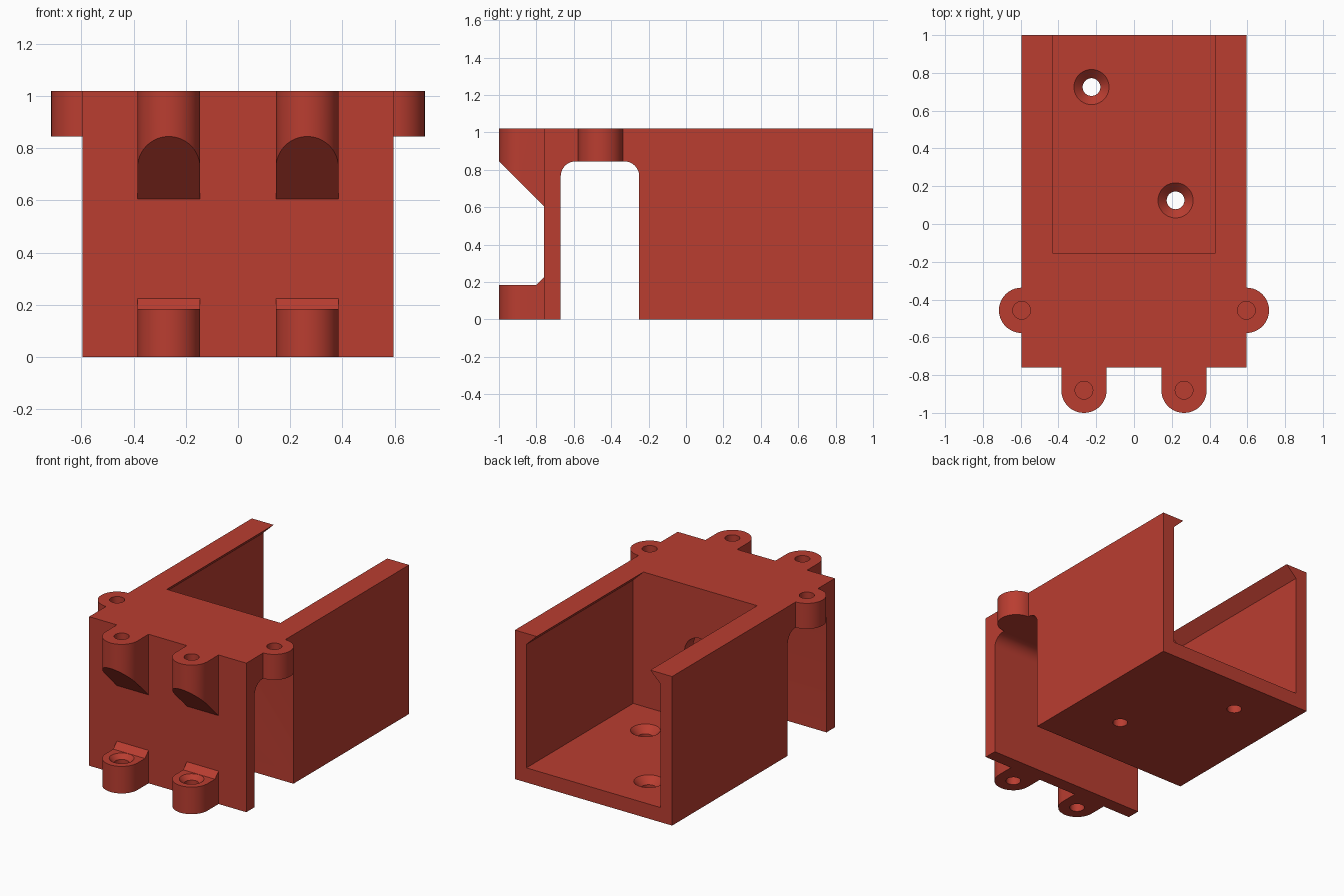
import bpy, bmesh
from math import sin, cos, pi
from mathutils import Vector

if "Cube" in bpy.data.objects:
    bpy.data.objects.remove(bpy.data.objects["Cube"])

TOP = 1.02
red = bpy.data.materials.new("brick red")
red.diffuse_color = (0.49, 0.047, 0.03, 1)
red.use_nodes = True
red.node_tree.nodes["Principled BSDF"].inputs["Base Color"].default_value = red.diffuse_color


def loft(name, rings):
    """Closed solid through a list of equally long point rings."""
    bm = bmesh.new()
    loops = [[bm.verts.new(p) for p in ring] for ring in rings]
    n = len(loops[0])
    for a, b in zip(loops, loops[1:]):
        for i in range(n):
            j = (i + 1) % n
            bm.faces.new((a[i], a[j], b[j], b[i]))
    bm.faces.new(loops[0])
    bm.faces.new(loops[-1])
    bmesh.ops.recalc_face_normals(bm, faces=bm.faces)
    mesh = bpy.data.meshes.new(name)
    bm.to_mesh(mesh)
    bm.free()
    mesh.materials.append(red)
    ob = bpy.data.objects.new(name, mesh)
    bpy.context.collection.objects.link(ob)
    return ob


def arc(cx, cy, r, a0, a1, n):
    return [(cx + r * cos(a0 + (a1 - a0) * i / n),
             cy + r * sin(a0 + (a1 - a0) * i / n)) for i in range(n + 1)]


def along_x(name, pts, x0, x1):
    return loft(name, [[(x, y, z) for y, z in pts] for x in (x0, x1)])


def along_y(name, pts, y0, y1):
    return loft(name, [[(x, y, z) for x, z in pts] for y in (y0, y1)])


def along_z(name, pts, z0, z1):
    return loft(name, [[(x, y, z) for x, y in pts] for z in (z0, z1)])


def turned(name, x, y, profile, n=40):
    """Round solid about a vertical axis from (radius, z) steps."""
    return loft(name, [[(px, py, z) for px, py in arc(x, y, r, 0, 2 * pi, n)[:-1]]
                       for r, z in profile])


def combine(target, tool, operation):
    m = target.modifiers.new("combine", 'BOOLEAN')
    m.operation = operation
    m.solver = 'EXACT'
    m.object = tool
    bpy.context.view_layer.objects.active = target
    bpy.ops.object.modifier_apply(modifier=m.name)
    bpy.data.objects.remove(tool)


# Main body: side profile with the round-cornered saddle slot
R, SLOT = 0.08, 0.845
side = [(-0.76, 0), (-0.67, 0)]
side += arc(-0.67 + R, SLOT - R, R, pi, pi / 2, 10)
side += arc(-0.25 - R, SLOT - R, R, pi / 2, 0, 10)
side += [(-0.25, 0), (1, 0), (1, TOP), (-0.76, TOP)]
body = along_x("bracket_body", side, -0.595, 0.595)

# Tray cavity with overhanging lips, open at the back and top
cavity = [(-0.508, 0.1), (0.508, 0.1), (0.508, 0.945), (0.43, TOP),
          (0.43, 1.2), (-0.43, 1.2), (-0.43, TOP), (-0.508, 0.945)]
combine(body, along_y("cavity_cutter", cavity, -0.155, 1.2), 'DIFFERENCE')

# Round cable hole from the cavity into the slot
ring = arc(0, 0.56, 0.12, 0, 2 * pi, 40)[:-1]
combine(body, along_y("cable_hole_cutter", ring, -0.35, -0.05), 'DIFFERENCE')

# Countersunk screw holes in the floor
for x, y in ((-0.225, 0.725), (0.22, 0.125)):
    combine(body, turned("floor_screw_cutter", x, y,
            [(0.047, -0.1), (0.047, 0.054), (0.093, 0.1), (0.093, 0.2)]), 'DIFFERENCE')

for s in (-1, 1):
    # Side lug with a blind screw hole
    x, y = s * 0.595, -0.457
    combine(body, turned("side_lug", x, y, [(0.12, SLOT), (0.12, TOP)]), 'UNION')
    combine(body, turned("side_hole_cutter", x, y, [(0.047, TOP - 0.13), (0.047, 1.2)]),
            'DIFFERENCE')

    # Upper front lug, cut underneath at 45 degrees
    x, y = s * 0.265, -0.88
    plan = [(x - 0.12, -0.72)] + arc(x, y, 0.12, pi, 2 * pi, 24) + [(x + 0.12, -0.72)]
    lug = along_z("upper_lug", plan, 0.4, TOP)
    bm = bmesh.new()
    bm.from_mesh(lug.data)
    cut = bmesh.ops.bisect_plane(bm, geom=bm.verts[:] + bm.edges[:] + bm.faces[:],
                                 plane_co=Vector((0, -1, 0.845)),
                                 plane_no=Vector((0, -1, -1)), clear_outer=True)
    bmesh.ops.holes_fill(bm, edges=[e for e in bm.edges if e.is_boundary], sides=0)
    bmesh.ops.recalc_face_normals(bm, faces=bm.faces)
    bm.to_mesh(lug.data)
    bm.free()
    combine(body, lug, 'UNION')
    combine(body, turned("upper_hole_cutter", x, y, [(0.047, TOP - 0.13), (0.047, 1.2)]),
            'DIFFERENCE')

    # Lower front lug with a bevelled root and a countersunk through hole
    combine(body, along_z("lower_lug", plan, 0, 0.185), 'UNION')
    root = [(-0.80, 0.1), (-0.80, 0.185), (-0.76, 0.225), (-0.72, 0.225), (-0.72, 0.1)]
    combine(body, along_x("lug_root", root, x - 0.12, x + 0.12), 'UNION')
    combine(body, turned("lower_hole_cutter", x, y,
            [(0.047, -0.1), (0.047, 0.155), (0.077, 0.185), (0.077, 0.3)]), 'DIFFERENCE')

# Smooth round walls, sharp edges elsewhere
bpy.ops.object.select_all(action='DESELECT')
body.select_set(True)
bpy.context.view_layer.objects.active = body
bpy.ops.object.shade_smooth_by_angle(angle=0.5)
